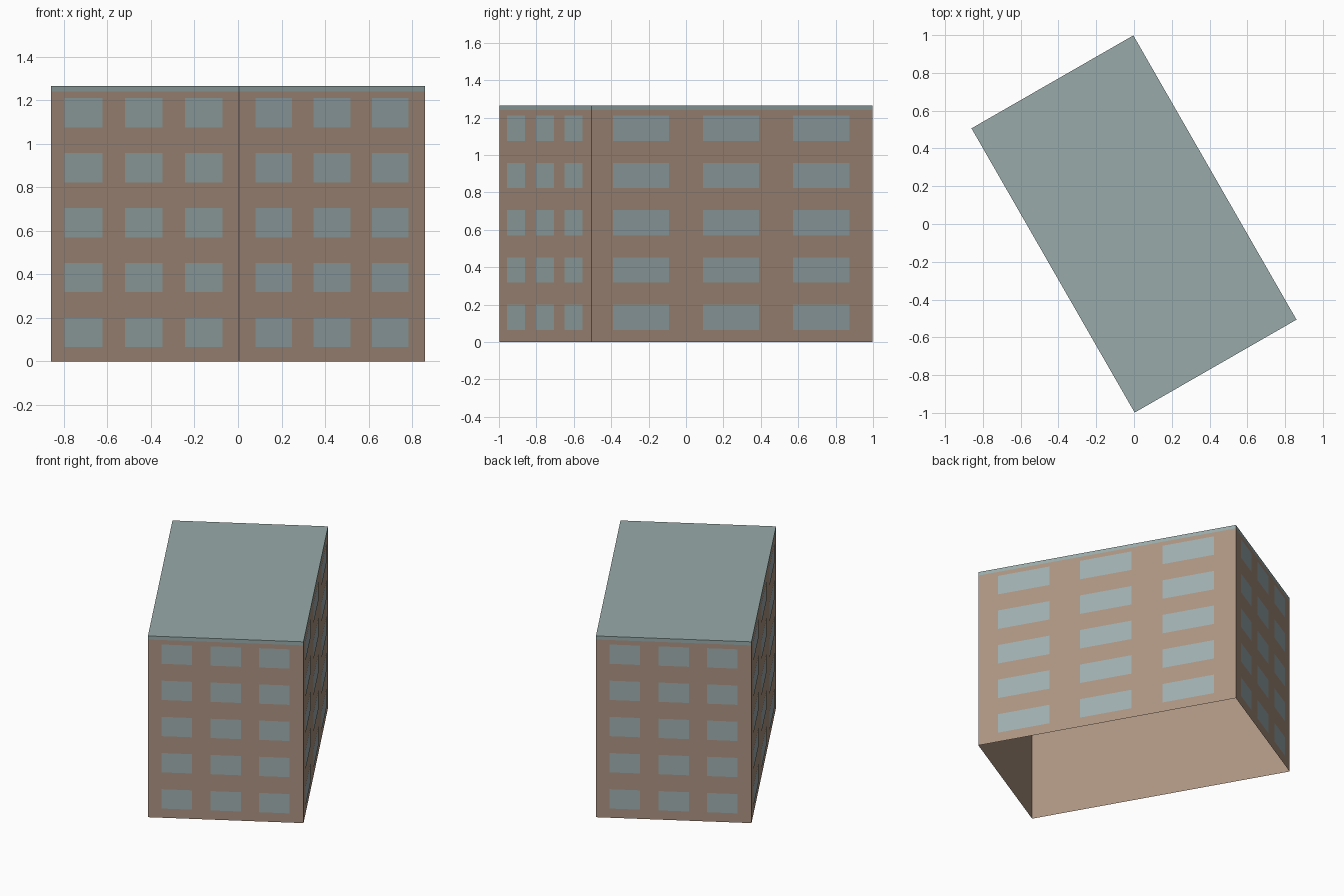
import bpy
import bmesh
from math import radians
from mathutils import Matrix, Vector

cube = bpy.data.objects.get("Cube")
if cube:
    bpy.data.objects.remove(cube, do_unlink=True)

WIDTH, LENGTH = 0.988, 1.735
EAVES, TOP = 1.24, 1.265
TURN = Matrix.Rotation(radians(29.86), 4, "Z")
UP = Vector((0, 0, 1))


def make_material(name, rgb):
    """Flat material from 0-255 display values."""
    linear = [((c / 255 + 0.055) / 1.055) ** 2.4 for c in rgb] + [1.0]
    mat = bpy.data.materials.new(name)
    mat.use_nodes = True
    mat.diffuse_color = linear
    shader = mat.node_tree.nodes["Principled BSDF"]
    shader.inputs["Base Color"].default_value = linear
    shader.inputs["Roughness"].default_value = 0.9
    return mat


def make_object(name, bm, mat):
    """Turn a bmesh into an object standing at the building's angle."""
    bm.transform(TURN)
    mesh = bpy.data.meshes.new(name)
    bm.to_mesh(mesh)
    bm.free()
    mesh.materials.append(mat)
    obj = bpy.data.objects.new(name, mesh)
    bpy.context.collection.objects.link(obj)
    return obj


def shell(bottom, top, keep_top):
    """Box with an open underside, and an open top if wanted."""
    bm = bmesh.new()
    bmesh.ops.create_cube(bm, size=1)
    bmesh.ops.scale(bm, vec=(WIDTH, LENGTH, top - bottom), verts=bm.verts)
    bmesh.ops.translate(bm, vec=UP * (bottom + top) / 2, verts=bm.verts)
    bm.normal_update()
    spare = [f for f in bm.faces
             if f.normal.z < -0.5 or (f.normal.z > 0.5 and not keep_top)]
    bmesh.ops.delete(bm, geom=spare, context="FACES")
    return bm


brick = make_material("brown wall", (172, 147, 129))
glass = make_material("blue grey glass", (158, 174, 176))
roofing = make_material("grey green roof", (152, 171, 169))

# Hollow walls and the roof cap with its narrow edge band
make_object("walls", shell(0, EAVES, False), brick)
make_object("roof", shell(EAVES, TOP, True), roofing)

# Windows: five floors of three panes on every side
corners = [Vector((sx * WIDTH / 2, sy * LENGTH / 2, 0))
           for sx, sy in ((-1, -1), (1, -1), (1, 1), (-1, 1))]
side_names = ("front", "left", "back", "right")
for i, side in enumerate(side_names):
    start, end = corners[i], corners[(i + 1) % 4]
    along = end - start
    outward = along.cross(UP).normalized() * 0.002
    first, pitch, pane = (0.076, 0.32, 0.2) if i % 2 else (0.089, 0.312, 0.196)
    bm = bmesh.new()
    for floor in range(5):
        low = 0.065 + floor * 0.2525
        for column in range(3):
            a = first + column * pitch
            outline = ((a, low), (a + pane, low),
                       (a + pane, low + 0.135), (a, low + 0.135))
            bm.faces.new([bm.verts.new(start + along * u + UP * z + outward)
                          for u, z in outline])
    make_object(side + "_windows", bm, glass)
